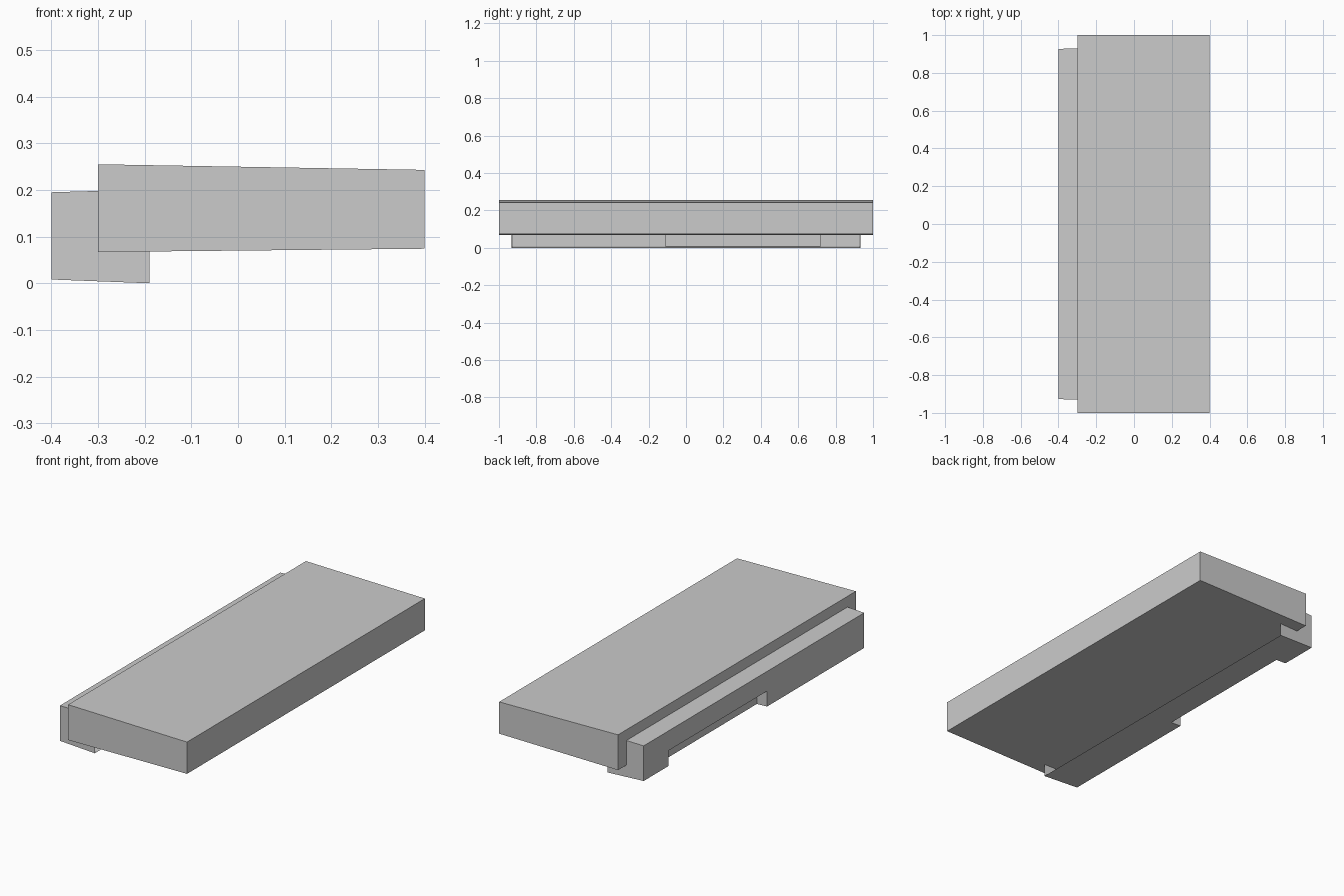
import bpy, bmesh

cube = bpy.data.objects.get("Cube")
if cube:
    bpy.data.objects.remove(cube)

grey = bpy.data.materials.new("light_grey")
grey.use_nodes = True
colour = (0.6, 0.6, 0.6, 1)
grey.diffuse_color = colour
grey.node_tree.nodes["Principled BSDF"].inputs["Base Color"].default_value = colour


def tapered_box(name, left, right):
    """Box along x; each end is (x, y_min, y_max, z_bottom, z_top)."""
    bm = bmesh.new()
    bmesh.ops.create_cube(bm, size=2)
    for v in bm.verts:
        x, y0, y1, z0, z1 = right if v.co.x > 0 else left
        v.co = (x, y1 if v.co.y > 0 else y0, z1 if v.co.z > 0 else z0)
    mesh = bpy.data.meshes.new(name)
    bm.to_mesh(mesh)
    bm.free()
    mesh.materials.append(grey)
    obj = bpy.data.objects.new(name, mesh)
    bpy.context.collection.objects.link(obj)
    return obj


# Main slab, slightly drafted towards its outer edge
tapered_box("main_slab", (-0.3, -1, 1, 0.067, 0.255), (0.4, -1, 1, 0.074, 0.243))

# Edge rail that tucks into the slab
rail = tapered_box("edge_rail", (-0.4, -0.927, 0.927, 0.008, 0.195),
                   (-0.19, -0.933, 0.933, 0.0, 0.201))

# Recess along the lower outside of the rail
cutter = tapered_box("recess_cutter", (-0.5, -0.11, 0.72, -0.1, 0.09),
                     (-0.34, -0.11, 0.72, -0.1, 0.09))
cutter.hide_render = True
cut = rail.modifiers.new("recess", "BOOLEAN")
cut.operation = "DIFFERENCE"
cut.solver = "EXACT"
cut.object = cutter
bpy.context.view_layer.objects.active = rail
bpy.ops.object.modifier_apply(modifier=cut.name)
bpy.data.objects.remove(cutter)

# The rail is an open shell on its inner side
bm = bmesh.new()
bm.from_mesh(rail.data)
inner = [f for f in bm.faces if all(v.co.x > -0.2 for v in f.verts)]
bmesh.ops.delete(bm, geom=inner, context="FACES")
bm.to_mesh(rail.data)
bm.free()
